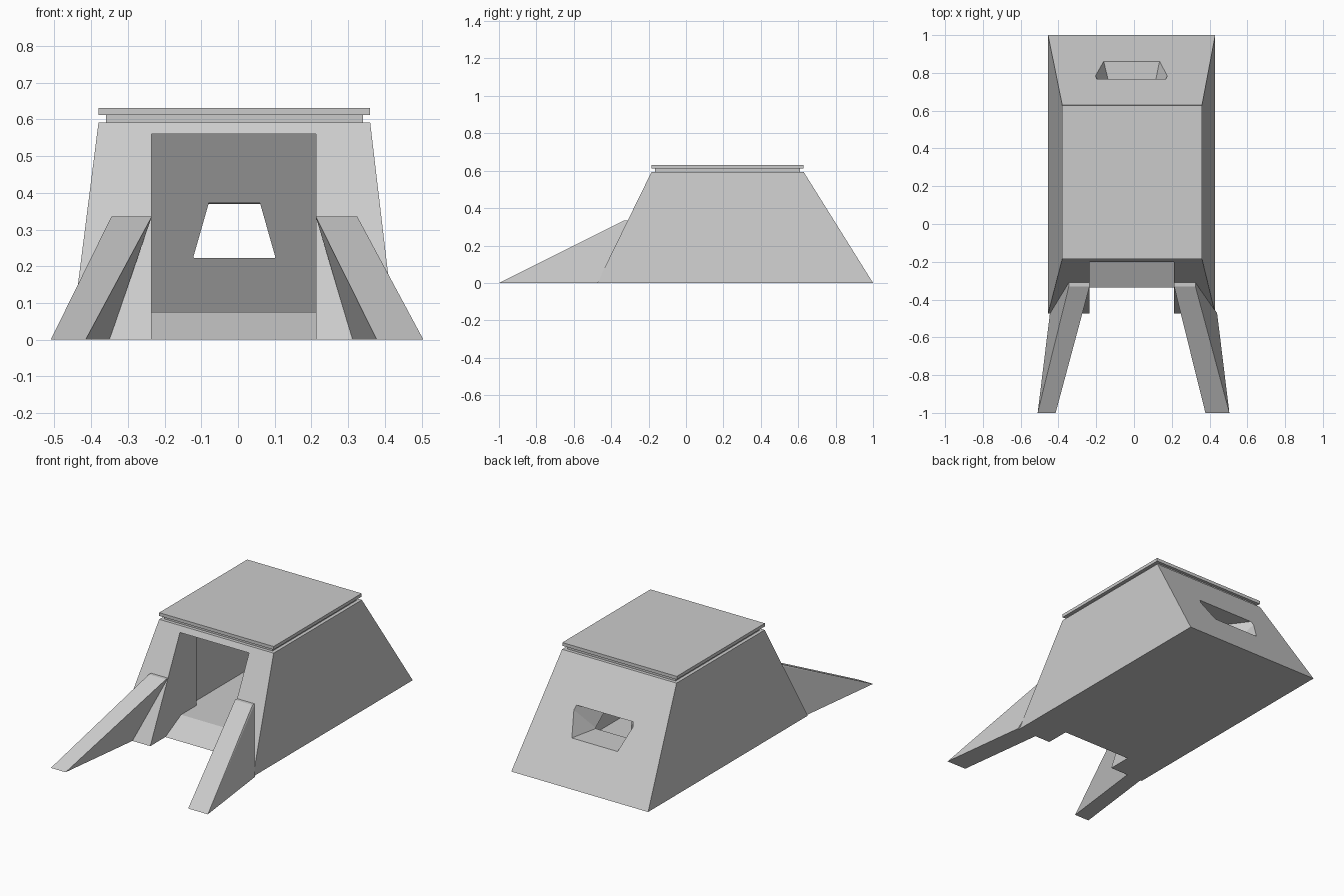
import bpy, bmesh
from mathutils import Vector

if "Cube" in bpy.data.objects:
    bpy.data.objects.remove(bpy.data.objects["Cube"])


def hull(name, points):
    """Flat-faced convex solid from its corner points."""
    bm = bmesh.new()
    for p in points:
        bm.verts.new(p)
    bmesh.ops.convex_hull(bm, input=bm.verts)
    bmesh.ops.dissolve_limit(bm, angle_limit=0.002, verts=bm.verts, edges=bm.edges)
    bmesh.ops.recalc_face_normals(bm, faces=bm.faces)
    mesh = bpy.data.meshes.new(name)
    bm.to_mesh(mesh)
    bm.free()
    ob = bpy.data.objects.new(name, mesh)
    bpy.context.collection.objects.link(ob)
    return ob


def rect(x0, x1, y0, y1, z):
    return [(x, y, z) for x in (x0, x1) for y in (y0, y1)]


def block(name, x0, x1, y0, y1, z0, z1):
    return hull(name, rect(x0, x1, y0, y1, z0) + rect(x0, x1, y0, y1, z1))


def prism(name, x0, x1, profile):
    """Extrude a (y, z) profile along x."""
    bm = bmesh.new()
    face = bm.faces.new([bm.verts.new((x0, y, z)) for y, z in profile])
    out = bmesh.ops.extrude_face_region(bm, geom=[face])["geom"]
    moved = [v for v in out if isinstance(v, bmesh.types.BMVert)]
    bmesh.ops.translate(bm, verts=moved, vec=(x1 - x0, 0, 0))
    bmesh.ops.recalc_face_normals(bm, faces=bm.faces)
    mesh = bpy.data.meshes.new(name)
    bm.to_mesh(mesh)
    bm.free()
    ob = bpy.data.objects.new(name, mesh)
    bpy.context.collection.objects.link(ob)
    return ob


def cut(target, cutter):
    cutter.hide_render = True
    cutter.display_type = 'WIRE'
    mod = target.modifiers.new(cutter.name, 'BOOLEAN')
    mod.operation = 'DIFFERENCE'
    mod.solver = 'EXACT'
    mod.object = cutter


# Sloped bunker body
body = hull("bunker_body", rect(-0.455, 0.43, -0.475, 1.0, 0)
            + rect(-0.38, 0.36, -0.185, 0.63, 0.592))

# Interior room, with a back wall parallel to the outside
cut(body, prism("room_cutter", -0.27, 0.25,
                [(-0.05, 0.075), (0.78, 0.075), (0.49, 0.56), (-0.05, 0.56)]))

# Doorway with a short entry ramp
cut(body, prism("doorway_cutter", -0.235, 0.212,
                [(-0.7, -0.05), (-0.432, -0.05), (-0.19, 0.075),
                 (0.0, 0.075), (0.0, 0.56), (-0.7, 0.56)]))

# Rear window, tapering inwards
outer = [(-0.16, 0.86, 0.222), (0.135, 0.86, 0.222), (0.17, 0.77, 0.37), (-0.198, 0.77, 0.37)]
inner = [(-0.122, 0.70, 0.222), (0.102, 0.70, 0.222), (0.065, 0.61, 0.372), (-0.085, 0.61, 0.372)]
corners = []
for o, i in zip(outer, inner):
    o, i = Vector(o), Vector(i)
    corners += [i.lerp(o, 1.2), i.lerp(o, -0.08)]
cut(body, hull("window_cutter", corners))

# Roof: recessed neck and overhanging slab
block("roof_neck", -0.36, 0.34, -0.165, 0.61, 0.585, 0.615)
block("roof_slab", -0.38, 0.36, -0.185, 0.628, 0.612, 0.631)

# Sloping wing walls: x of top (inner, outer), foot (inner, outer), base (inner, outer)
wings = {
    "left_wing_wall": ((-0.235, -0.345), (-0.415, -0.51), (-0.35, -0.445)),
    "right_wing_wall": ((0.212, 0.325), (0.378, 0.505), (0.312, 0.44)),
}
for name, (top, foot, base) in wings.items():
    pts = [(x, y, 0.335) for x in top for y in (-0.33, -0.308)]
    pts += [(x, -1.0, 0) for x in foot] + [(x, -0.472, 0) for x in base]
    hull(name, pts)
